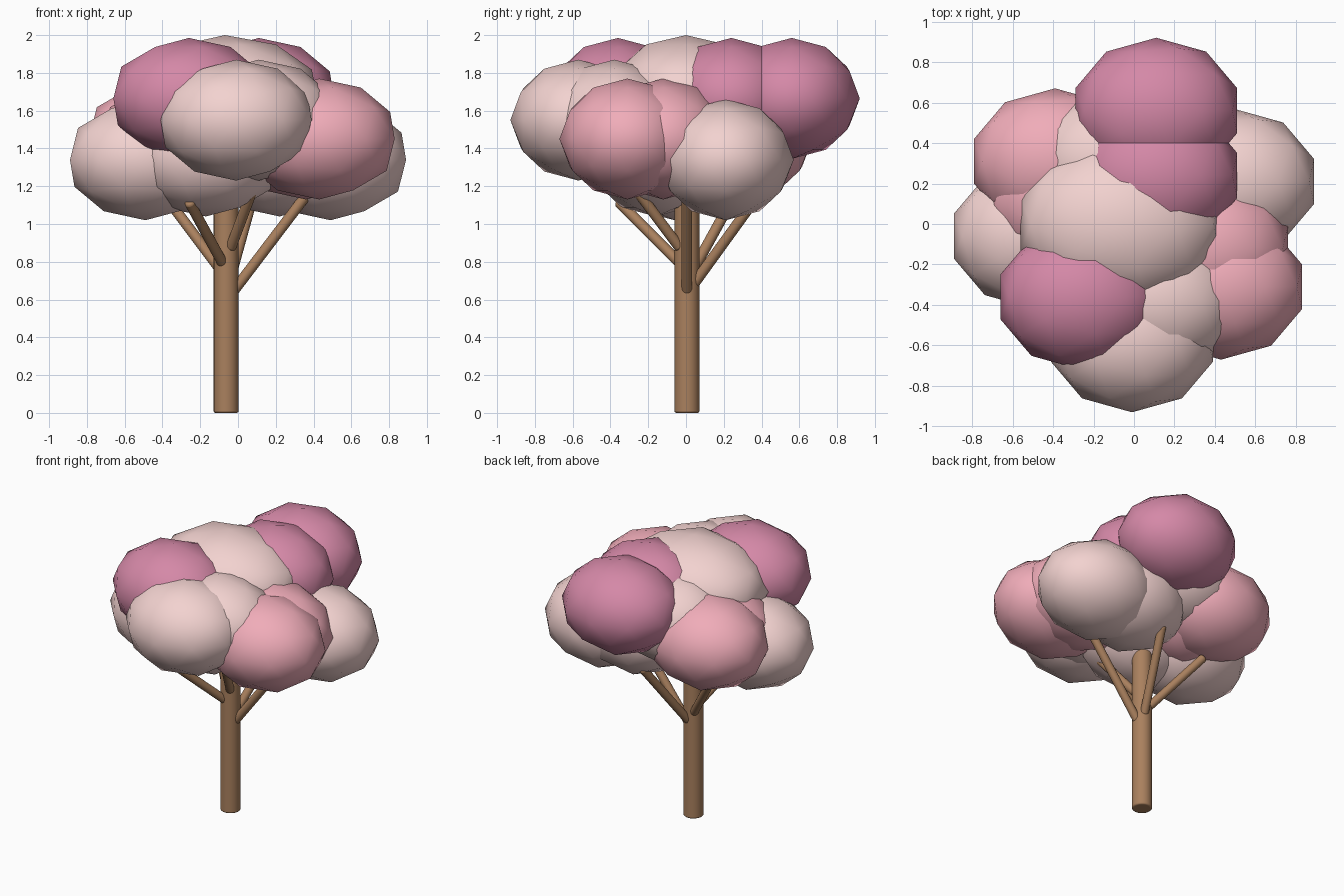
import bpy, math
from mathutils import Vector

if "Cube" in bpy.data.objects:
    bpy.data.objects.remove(bpy.data.objects["Cube"])


def material(name, rgb):
    # display colour converted to Blender's linear values
    m = bpy.data.materials.new(name)
    m.diffuse_color = [c ** 2.2 for c in rgb] + [1]
    m.use_nodes = True
    m.node_tree.nodes["Principled BSDF"].inputs["Base Color"].default_value = m.diffuse_color
    return m


BARK = material("bark", (0.66, 0.50, 0.37))
PALE = material("pale_blossom", (0.95, 0.82, 0.81))
PINK = material("pink_blossom", (0.94, 0.67, 0.72))
ROSE = material("rose_blossom", (0.83, 0.53, 0.65))


def finish(name, mat):
    ob = bpy.context.object
    ob.name = name
    ob.data.materials.append(mat)
    return ob


def limb(name, a, b, r, bevel):
    # round limb between two points with softened ends
    a, b = Vector(a), Vector(b)
    d = b - a
    bpy.ops.mesh.primitive_cylinder_add(vertices=24, radius=r, depth=d.length,
                                        location=(a + b) / 2,
                                        rotation=d.to_track_quat('Z', 'Y').to_euler())
    ob = finish(name, BARK)
    mod = ob.modifiers.new("round_ends", 'BEVEL')
    mod.width = bevel
    mod.segments = 3
    mod.limit_method = 'ANGLE'
    bpy.ops.object.shade_smooth_by_angle(angle=math.radians(50))


def puff(name, mat, loc, size=(0.42, 0.36, 0.32)):
    # low-poly flattened blossom ball with smooth shading
    bpy.ops.mesh.primitive_ico_sphere_add(subdivisions=2, radius=1, location=loc)
    ob = finish(name, mat)
    ob.scale = size
    bpy.ops.object.shade_smooth()


# Trunk
limb("trunk", (-0.063, 0.005, 0), (-0.063, 0.005, 1.3), 0.066, 0.01)

# Branches
BRANCHES = [
    ("right_branch", (-0.05, 0.005, 0.61), (0.36, 0.005, 1.15)),
    ("front_right_branch", (-0.04, -0.03, 0.87), (0.08, -0.27, 1.19)),
    ("front_left_branch", (-0.08, -0.03, 0.79), (-0.26, -0.36, 1.12)),
    ("back_left_branch", (-0.08, 0.03, 0.74), (-0.38, 0.25, 1.14)),
    ("back_branch", (-0.05, 0.04, 0.68), (0.08, 0.38, 1.15)),
]
for name, a, b in BRANCHES:
    limb(name, a, b, 0.028, 0.015)

# Crown
PUFFS = [
    ("back_rose", ROSE, (0.11, 0.56, 1.665)),
    ("back_rose_inner", ROSE, (0.11, 0.24, 1.665)),
    ("front_left_rose", ROSE, (-0.26, -0.36, 1.665)),
    ("front_pale", PALE, (-0.01, -0.57, 1.55)),
    ("front_pale_inner", PALE, (0.11, -0.38, 1.55)),
    ("right_pink", PINK, (0.43, -0.31, 1.45)),
    ("right_pink_inner", PINK, (0.36, -0.12, 1.45)),
    ("left_pink", PINK, (-0.39, 0.31, 1.45)),
    ("left_pink_inner", PINK, (-0.32, 0.12, 1.45)),
    ("right_pale", PALE, (0.49, 0.21, 1.34)),
    ("right_pale_inner", PALE, (0.22, 0.20, 1.36)),
    ("left_pale", PALE, (-0.49, -0.06, 1.34)),
    ("left_pale_inner", PALE, (-0.17, -0.16, 1.36)),
    ("back_pale_inner", PALE, (-0.10, 0.30, 1.55)),
]
for name, mat, loc in PUFFS:
    puff(name, mat, loc)
puff("top_pale", PALE, (-0.07, 0.0, 1.67), (0.515, 0.42, 0.33))
